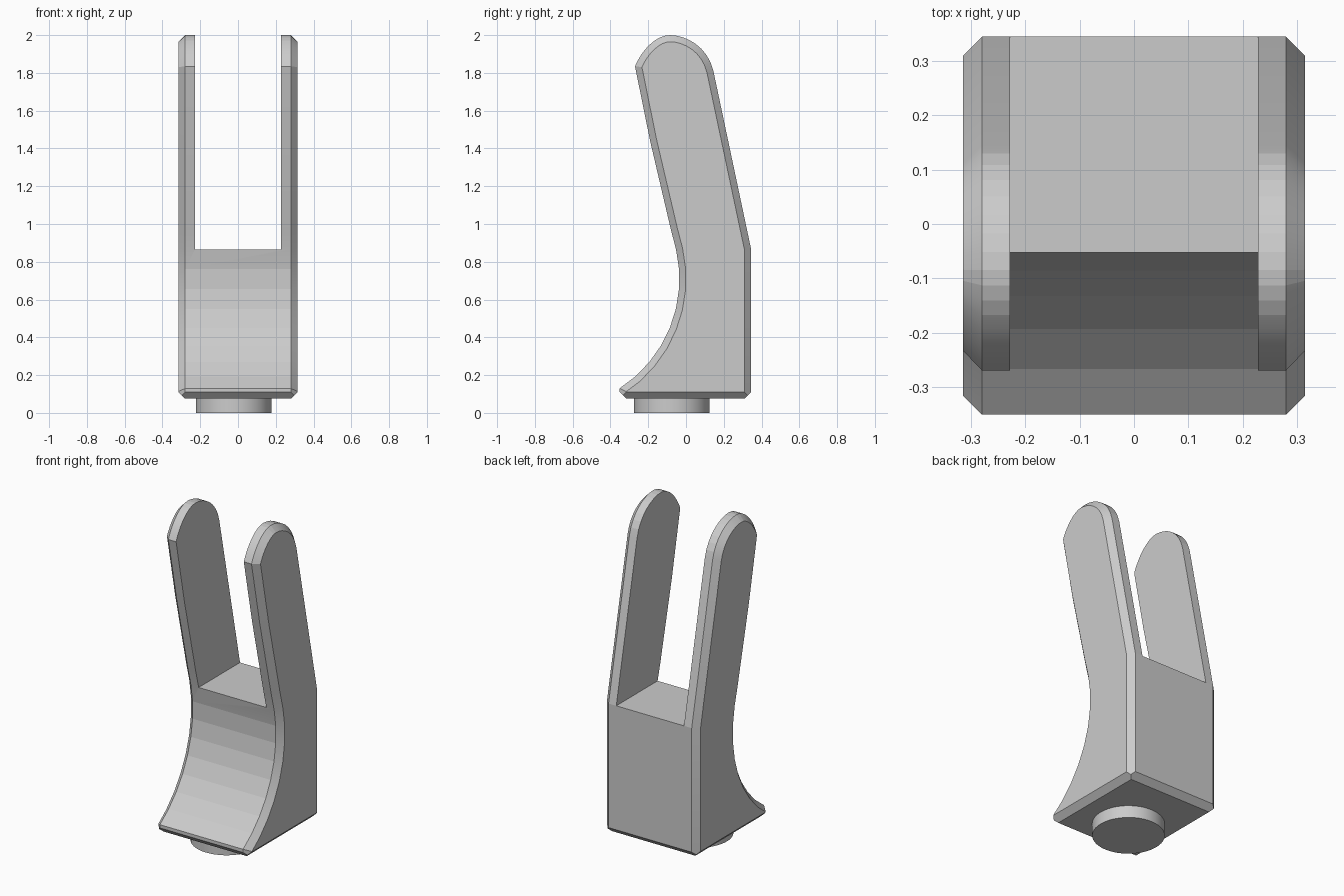
import bpy, bmesh, math
from mathutils import Vector
from mathutils.geometry import interpolate_bezier

if "Cube" in bpy.data.objects:
    bpy.data.objects.remove(bpy.data.objects["Cube"])

HALF, BEVEL = 0.315, 0.035
BASE, SLOT_Z, SLOT_HALF = 0.075, 0.865, 0.228
BACK, FRONT = 0.345, -0.351

grey = bpy.data.materials.new("light grey")
grey.use_nodes = True
colour = (0.6, 0.6, 0.6, 1)
grey.diffuse_color = colour
grey.node_tree.nodes["Principled BSDF"].inputs["Base Color"].default_value = colour


def finish(bm, name):
    bmesh.ops.recalc_face_normals(bm, faces=bm.faces)
    mesh = bpy.data.meshes.new(name)
    bm.to_mesh(mesh)
    bm.free()
    mesh.materials.append(grey)
    ob = bpy.data.objects.new(name, mesh)
    bpy.context.collection.objects.link(ob)
    return ob


def inset(points, d):
    """Mitred inset of a counterclockwise outline."""
    out = []
    for i, p in enumerate(points):
        a = (p - points[i - 1]).normalized()
        b = (points[(i + 1) % len(points)] - p).normalized()
        na, nb = Vector((-a.y, a.x)), Vector((-b.y, b.x))
        out.append(p + (na + nb) * d / (1 + na.dot(nb)))
    return out


# Side outline as (y, z): base, back, rounded tip, front edge, concave front
outline = [Vector(p) for p in ((FRONT, BASE), (BACK, BASE), (BACK, SLOT_Z))]
crown = [Vector(p) for p in ((0.145, 1.81), (0.115, 1.94), (0, 2), (-0.085, 2))]
outline += interpolate_bezier(*crown, 9)
brow = [Vector(p) for p in ((-0.085, 2), (-0.16, 2), (-0.235, 1.92), (-0.27, 1.835))]
outline += interpolate_bezier(*brow, 9)[1:]
outline += [Vector((-0.19, 1.44)), Vector((-0.08, 0.97))]
for i in range(9):
    a = math.radians(13 - i * 70.2 / 8)
    outline.append(Vector((-0.725 + 0.69 * math.cos(a), 0.71 + 0.69 * math.sin(a))))
outline = [Vector((p[0], p[1])) for p in outline]

# Body: outline swept across x, with chamfered outer rims
small = inset(outline, BEVEL)
bm = bmesh.new()
rings = []
for x, pts in ((-HALF, small), (BEVEL - HALF, outline), (HALF - BEVEL, outline), (HALF, small)):
    rings.append([bm.verts.new((x, p.x, p.y)) for p in pts])
for r, s in zip(rings, rings[1:]):
    for i in range(len(r)):
        bm.faces.new((r[i - 1], r[i], s[i], s[i - 1]))
bm.faces.new(rings[0])
bm.faces.new(rings[-1])

# Chamfer the front and back edges of the base
for y, side in ((FRONT, -1), (BACK, 1)):
    cut = bmesh.ops.bisect_plane(
        bm, geom=bm.verts[:] + bm.edges[:] + bm.faces[:],
        plane_co=(0, y, BASE + BEVEL), plane_no=(0, side, -1), clear_outer=True)
    edges = [e for e in cut["geom_cut"] if isinstance(e, bmesh.types.BMEdge)]
    bmesh.ops.holes_fill(bm, edges=edges, sides=0)
body = finish(bm, "forked_body")

# Slot between the two prongs
bm = bmesh.new()
bmesh.ops.create_cube(bm, size=1)
bmesh.ops.scale(bm, vec=(2 * SLOT_HALF, 2, 2), verts=bm.verts)
bmesh.ops.translate(bm, vec=(0, 0, SLOT_Z + 1), verts=bm.verts)
cutter = finish(bm, "slot_cutter")
cutter.hide_render = True
mod = body.modifiers.new("slot", 'BOOLEAN')
mod.operation, mod.solver, mod.object = 'DIFFERENCE', 'EXACT', cutter
bpy.context.view_layer.objects.active = body
bpy.ops.object.modifier_apply(modifier=mod.name)
bpy.data.objects.remove(cutter)

# Round peg under the base
bm = bmesh.new()
bmesh.ops.create_cone(bm, cap_ends=True, segments=48, radius1=0.2, radius2=0.2, depth=0.08)
bmesh.ops.translate(bm, vec=(-0.023, -0.075, 0.04), verts=bm.verts)
peg = finish(bm, "base_peg")

# Smooth only the finely curved tip and peg; larger facets stay crisp
for ob, angle in ((body, 8.5), (peg, 30)):
    bpy.ops.object.select_all(action='DESELECT')
    ob.select_set(True)
    bpy.context.view_layer.objects.active = ob
    bpy.ops.object.shade_smooth_by_angle(angle=math.radians(angle))
